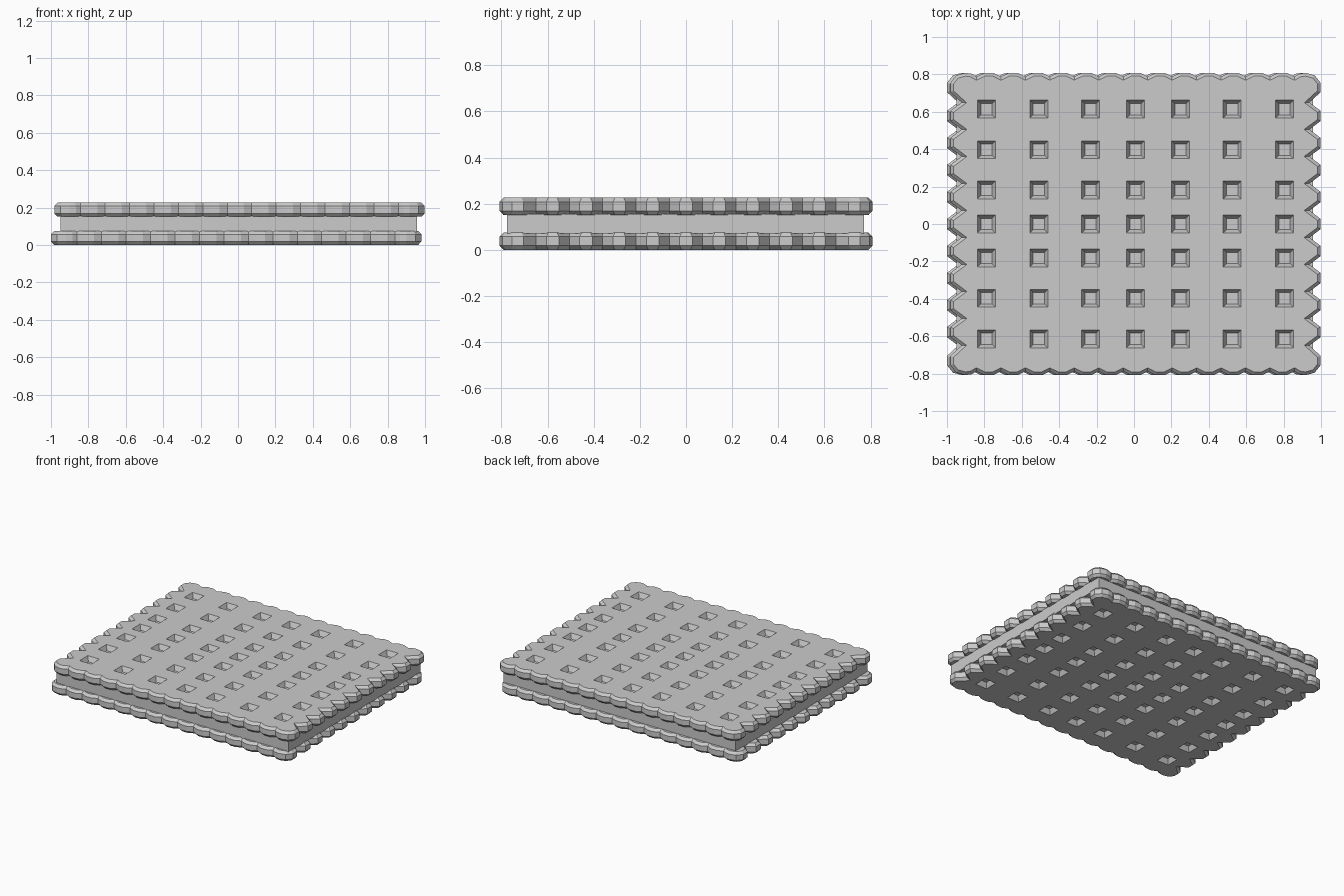
import bpy, bmesh
from mathutils import Vector

if "Cube" in bpy.data.objects:
    bpy.data.objects.remove(bpy.data.objects["Cube"])

A, B, T = 0.99, 0.808, 0.075      # biscuit half length, half width, thickness
NX, NY = 0.85, 0.65               # outermost notches on the long and short sides
HOLE_X = [-0.797, -0.517, -0.24, 0, 0.24, 0.517, 0.797]
HOLE_Y = [-0.614, -0.397, -0.182, 0, 0.182, 0.397, 0.614]


def lobes(n, half, edge, depth):
    """Scallops along a straight side: (position along side, distance outward)."""
    step, pts = 2 * half / n, []
    for i in range(n):
        s = -half + i * step
        pts += [(s, edge - depth), (s + step * 0.31, edge), (s + step * 0.69, edge)]
    return pts + [(half, edge - depth)]


def outline():
    """Counter-clockwise scalloped rectangle."""
    corner = [(A, 0.705), (A, 0.755), (0.958, 0.795), (0.91, B), (0.875, 0.803)]
    right = [(d, s) for s, d in lobes(9, NY, A, 0.06)]
    top = [(-s, d) for s, d in lobes(13, NX, B, 0.02)]
    half = right + corner + top + [(-x, y) for x, y in reversed(corner)]
    return [Vector(p) for p in half + [(-x, -y) for x, y in half]]


def inset(pts, d):
    """Mitred inward offset of a closed outline."""
    out = []
    for i, p in enumerate(pts):
        e1 = (p - pts[i - 1]).normalized()
        e2 = (pts[(i + 1) % len(pts)] - p).normalized()
        n1, n2 = Vector((-e1.y, e1.x)), Vector((-e2.y, e2.x))
        out.append(p + (n1 + n2) * d / (1 + n1.dot(n2)))
    return out


def loft(bm, layers):
    """Stack of (outline, z) rings, capped at both ends."""
    rings = [[bm.verts.new((p[0], p[1], z)) for p in pts] for pts, z in layers]
    n = len(rings[0])
    for lo, hi in zip(rings, rings[1:]):
        for i in range(n):
            j = (i + 1) % n
            bm.faces.new((lo[i], lo[j], hi[j], hi[i]))
    bm.faces.new(rings[0][::-1])
    bm.faces.new(rings[-1])


def finish(bm, name, loc):
    me = bpy.data.meshes.new(name)
    bm.to_mesh(me)
    bm.free()
    ob = bpy.data.objects.new(name, me)
    ob.location = loc
    bpy.context.collection.objects.link(ob)
    return ob


def square(x, y, r):
    return [(x - r, y - r), (x + r, y - r), (x + r, y + r), (x - r, y + r)]


def biscuit(name, loc, up):
    pts = outline()
    small = inset(pts, 0.017)
    bm = bmesh.new()
    loft(bm, [(small, 0), (pts, 0.018), (pts, T - 0.018), (small, T)])
    ob = finish(bm, name, loc)
    # tapered square holes on the outer face
    bm = bmesh.new()
    for x in HOLE_X:
        for y in HOLE_Y:
            if up:
                loft(bm, [(square(x, y, 0.03), T - 0.035), (square(x, y, 0.048), T),
                          (square(x, y, 0.048), T + 0.02)])
            else:
                loft(bm, [(square(x, y, 0.048), -0.02), (square(x, y, 0.048), 0),
                          (square(x, y, 0.03), 0.035)])
    cutter = finish(bm, name + "_hole_cutter", loc)
    cutter.hide_render = True
    cutter.hide_set(True)
    mod = ob.modifiers.new("holes", 'BOOLEAN')
    mod.operation, mod.solver, mod.object = 'DIFFERENCE', 'EXACT', cutter


biscuit("bottom_biscuit", (-0.01, 0, 0), False)
biscuit("top_biscuit", (0.008, 0, 0.151), True)

# cream filling block
bm = bmesh.new()
cream = [(-0.948, -0.775), (0.957, -0.775), (0.957, 0.772), (-0.948, 0.772)]
loft(bm, [(cream, 0.07), (cream, 0.156)])
finish(bm, "cream_filling", (0, 0, 0))
